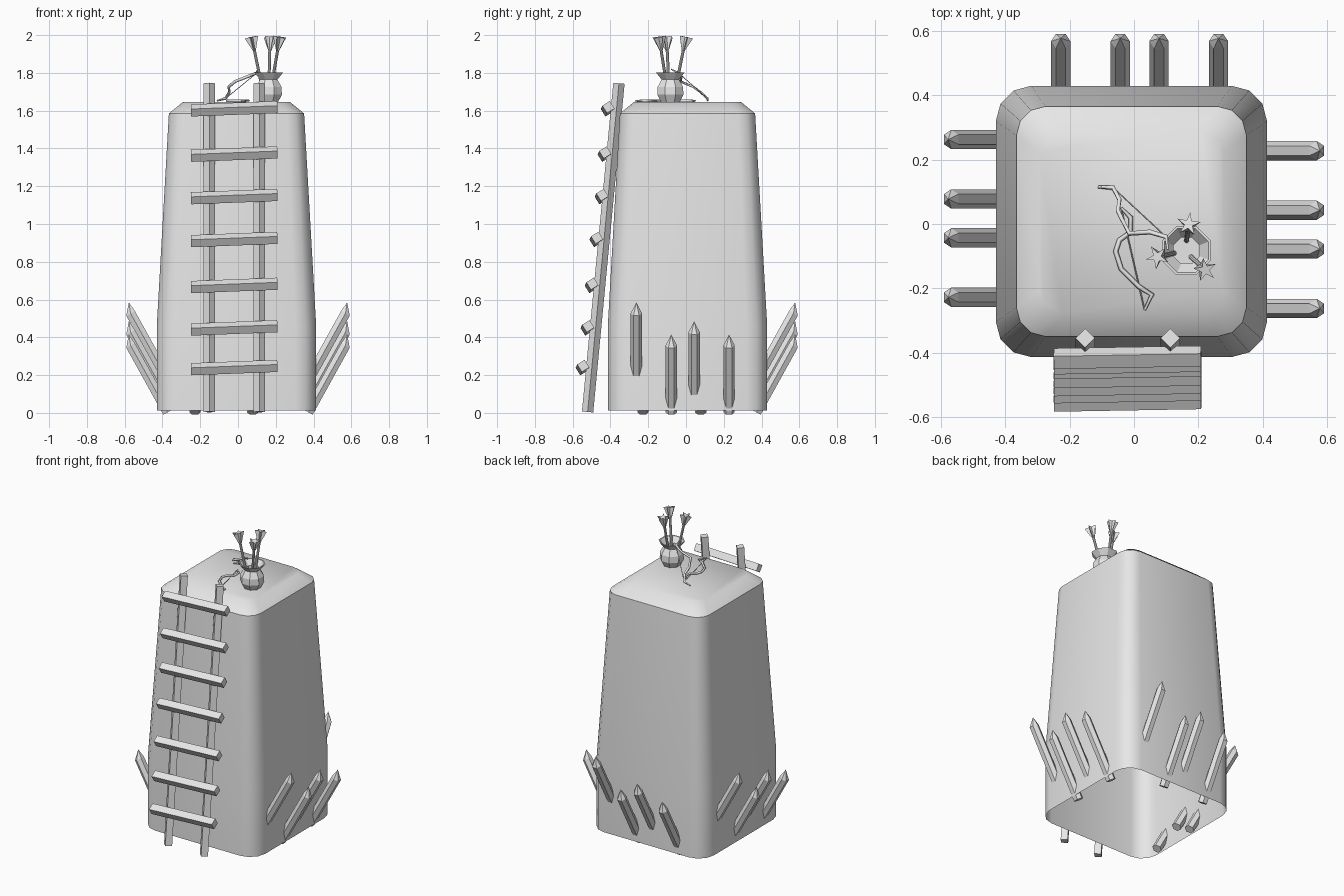
import bpy, bmesh, math
from mathutils import Vector, Matrix

if "Cube" in bpy.data.objects:
    bpy.data.objects.remove(bpy.data.objects["Cube"], do_unlink=True)

GREY = (0.8, 0.8, 0.8, 1)
clay = bpy.data.materials.new("plain_grey")
clay.use_nodes = True
clay.diffuse_color = GREY
clay.node_tree.nodes["Principled BSDF"].inputs["Base Color"].default_value = GREY


def loft(name, rings, matrix=Matrix(), cap_start=True, cap_end=True, smooth=None):
    """Skin a list of equal-length rings into one object."""
    bm = bmesh.new()
    rows = [[bm.verts.new(matrix @ Vector(p)) for p in ring] for ring in rings]
    n = len(rows[0])
    for a, b in zip(rows, rows[1:]):
        for i in range(n):
            j = (i + 1) % n
            bm.faces.new((a[i], a[j], b[j], b[i]))
    if cap_start:
        bm.faces.new(rows[0][::-1])
    if cap_end:
        bm.faces.new(rows[-1])
    bmesh.ops.remove_doubles(bm, verts=bm.verts, dist=0.00005)
    mesh = bpy.data.meshes.new(name)
    bm.to_mesh(mesh)
    bm.free()
    mesh.materials.append(clay)
    obj = bpy.data.objects.new(name, mesh)
    bpy.context.collection.objects.link(obj)
    if smooth:
        bpy.ops.object.select_all(action='DESELECT')
        obj.select_set(True)
        bpy.context.view_layer.objects.active = obj
        bpy.ops.object.shade_smooth_by_angle(angle=math.radians(smooth))
    return obj


def circle(n, r, z, turn=0.0, cx=0.0):
    return [(cx + r * math.cos(turn + math.tau * i / n),
             r * math.sin(turn + math.tau * i / n), z) for i in range(n)]


def rounded_square(half, radius, z, steps=3):
    ring = []
    for q in range(4):
        mid = math.pi / 4 + q * math.pi / 2
        cx = math.copysign(half - radius, math.cos(mid))
        cy = math.copysign(half - radius, math.sin(mid))
        for s in range(steps + 1):
            a = q * math.pi / 2 + s / steps * math.pi / 2
            ring.append((cx + radius * math.cos(a), cy + radius * math.sin(a), z))
    return ring


def along(start, end):
    """Matrix placing local z on the line from start to end."""
    d = Vector(end) - Vector(start)
    return Matrix.Translation(start) @ d.to_track_quat('Z', 'Y').to_matrix().to_4x4(), d.length


def strand(name, points, depth, thin_ends=False):
    curve = bpy.data.curves.new(name, 'CURVE')
    curve.dimensions = '3D'
    curve.bevel_depth = depth
    curve.bevel_resolution = 0
    curve.use_fill_caps = True
    spline = curve.splines.new('POLY')
    spline.points.add(len(points) - 1)
    for i, p in enumerate(points):
        spline.points[i].co = (*p, 1)
        if thin_ends and i in (0, len(points) - 1):
            spline.points[i].radius = 0.5
    curve.materials.append(clay)
    obj = bpy.data.objects.new(name, curve)
    bpy.context.collection.objects.link(obj)


# Tower: open underneath, straight foot, tapering walls, sloped roof edge
loft("tower_body",
     [rounded_square(0.422, 0.11, 0.012), rounded_square(0.422, 0.11, 0.46),
      rounded_square(0.358, 0.09, 1.585), rounded_square(0.285, 0.07, 1.645)],
     Matrix.Translation((-0.008, 0.008, 0)), cap_start=False, smooth=45)

# Sharpened stakes: the same four on the left, back and right sides
STAKES = [(-0.263, 0.585), (-0.078, 0.415), (0.043, 0.485), (0.228, 0.415)]
LENGTH = 0.46
for side, label in enumerate(("left", "back", "right")):
    spin = Matrix.Rotation(side * math.pi / 2, 4, 'Z')
    for k, (y, tip) in enumerate(STAKES):
        place = (spin @ Matrix.Translation((0.578, y, tip))
                 @ Matrix.Rotation(math.radians(29), 4, 'Y')
                 @ Matrix.Translation((0.02, 0, -LENGTH)))
        turn = math.pi / 2
        loft(f"{label}_stake_{k + 1}",
             [circle(6, 0.03, 0, turn), circle(6, 0.03, LENGTH - 0.055, turn),
              circle(6, 0.00001, LENGTH, turn, -0.02)], place, cap_end=False)

# Ladder rails: square bars set on edge, leaning on the front wall
for label, x in (("right", -0.152), ("left", 0.113)):
    m, length = along((x, -0.521, 0.005), (x, -0.355, 1.745))
    loft(f"{label}_ladder_rail", [circle(4, 0.03, 0), circle(4, 0.03, length)], m)

# Ladder rungs
RUNGS = [(-0.548, 0.24), (-0.522, 0.45), (-0.5, 0.675), (-0.475, 0.918),
         (-0.447, 1.145), (-0.432, 1.37), (-0.415, 1.61)]
for k, (y, z) in enumerate(RUNGS):
    place = (Matrix.Translation((-0.02, y, z)) @ Matrix.Rotation(math.radians(-2.2), 4, 'Y')
             @ Matrix.Rotation(math.radians(1), 4, 'Z')
             @ Matrix.Rotation(math.radians(32), 4, 'X') @ Matrix.Rotation(math.pi / 2, 4, 'Y'))
    loft(f"ladder_rung_{k + 1}",
         [circle(4, 0.033, -0.229, math.pi / 4), circle(4, 0.033, 0.229, math.pi / 4)], place)

# Eight-sided pot with a hollow mouth
POT = [(0.05, 1.64), (0.075, 1.685), (0.073, 1.725), (0.05, 1.765),
       (0.082, 1.802), (0.074, 1.802), (0.044, 1.768), (0.044, 1.74)]
loft("pot", [circle(8, r, z, math.pi / 8) for r, z in POT],
     Matrix.Translation((0.163, -0.083, 0)))

# Arrows in the pot, with star-shaped flared ends
ARROWS = [((0.128, -0.09, 1.72), (0.072, -0.103, 1.99)),
          ((0.163, -0.055, 1.72), (0.17, 0.0, 1.99)),
          ((0.175, -0.1, 1.72), (0.222, -0.143, 1.99))]
for k, (foot, head) in enumerate(ARROWS):
    m, length = along(foot, head)
    star = [Vector((p[0], p[1], 0)) * (1 if i % 2 else 0.35) + Vector((0, 0, length))
            for i, p in enumerate(circle(10, 0.038, 0, 0.3))]
    loft(f"arrow_{k + 1}",
         [circle(10, 0.008, 0, 0.3), circle(10, 0.008, length - 0.075, 0.3), star], m)

# Bow lying flat on the roof
flat = [(-0.04, 0.05), (-0.01, 0.02), (-0.01, -0.025), (-0.045, -0.05), (-0.057, -0.085),
        (-0.04, -0.14), (0.015, -0.195), (0.056, -0.22), (0.033, -0.268)]
flat = [(x, y, 1.652) for x, y in flat]
strand("flat_bow", flat, 0.008, True)
strand("flat_bow_string", [flat[0], flat[-1]], 0.002)

# Bow leaning against the pot
lean = [(-0.112, 0.115, 1.652), (-0.065, 0.113, 1.665), (-0.045, 0.075, 1.70),
        (-0.05, 0.04, 1.725), (-0.015, -0.03, 1.755), (0.05, -0.025, 1.78),
        (0.1, -0.04, 1.80), (0.105, -0.08, 1.82)]
strand("leaning_bow", lean, 0.008, True)
strand("leaning_bow_string", [lean[1], lean[-2]], 0.002)
